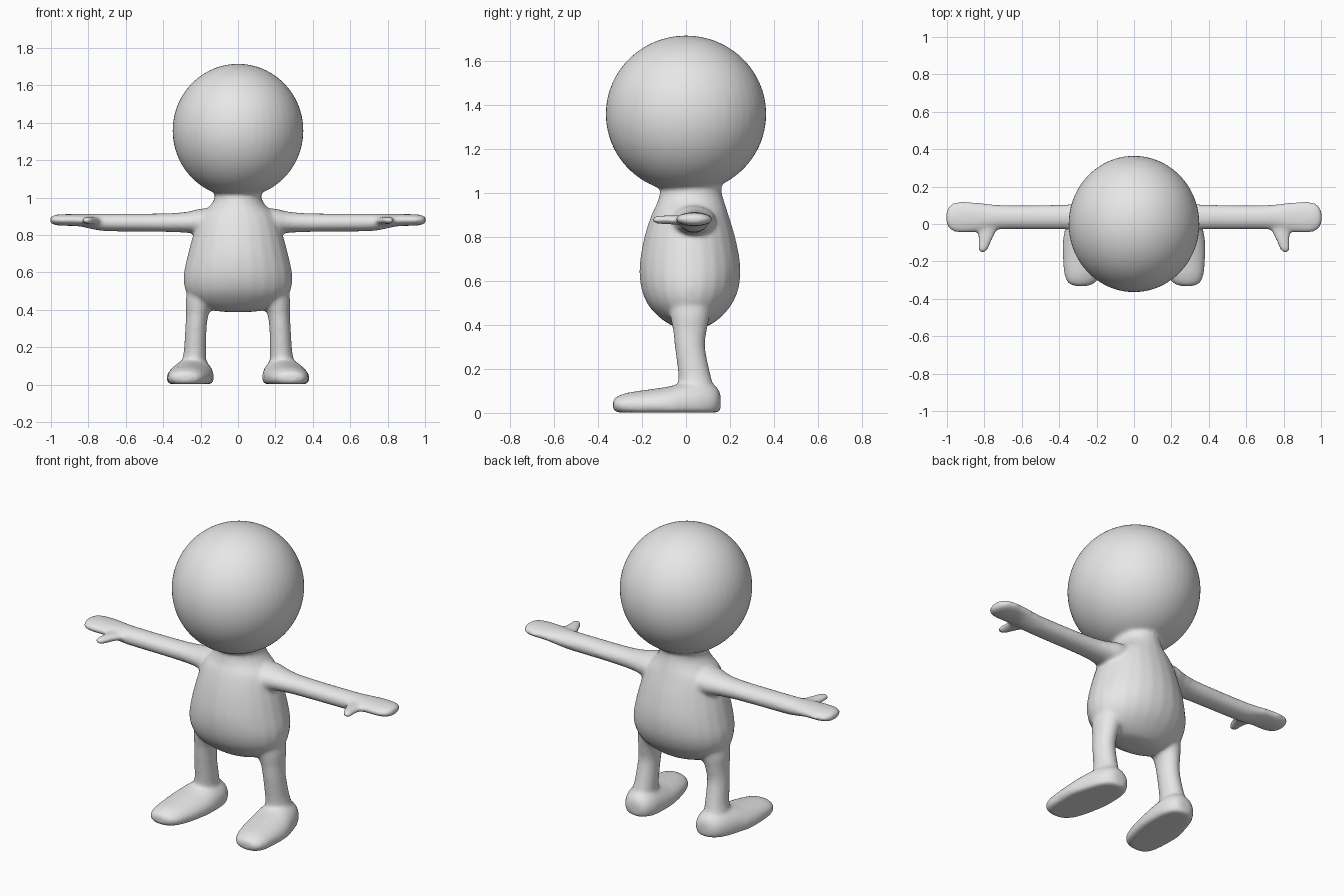
import bpy, bmesh, math
from mathutils import Matrix, Vector

bm = bmesh.new()
SIDES = 24
FLOOR = 0.002


def spline(rows, steps=4):
    """Smoothly interpolate the cross-section rows."""
    rows = [Vector(r) for r in rows]
    out = []
    for i in range(len(rows) - 1):
        p0, p1 = rows[max(i - 1, 0)], rows[i]
        p2, p3 = rows[i + 1], rows[min(i + 2, len(rows) - 1)]
        for k in range(steps):
            t = k / steps
            out.append(0.5 * (2 * p1 + (p2 - p0) * t
                              + (2 * p0 - 5 * p1 + 4 * p2 - p3) * t * t
                              + (3 * p1 - p0 - 3 * p2 + p3) * t ** 3))
    return out + [rows[-1]]


def loft(rows, axis, side=1):
    """Closed tube of ellipses; row = position, two centres, two radii."""
    u, v = [a for a in range(3) if a != axis]
    rings = []
    for pos, cu, cv, ru, rv in spline(rows):
        ring = []
        for k in range(SIDES):
            a = 2 * math.pi * k / SIDES
            co = [0, 0, 0]
            co[axis] = pos
            co[u] = cu + ru * math.cos(a)
            co[v] = cv + rv * math.sin(a)
            ring.append(bm.verts.new((co[0] * side, co[1], max(co[2], FLOOR))))
        rings.append(ring)
    for a, b in zip(rings, rings[1:]):
        for k in range(SIDES):
            n = (k + 1) % SIDES
            bm.faces.new((a[k], a[n], b[n], b[k]))
    bm.faces.new(rings[0])
    bm.faces.new(rings[-1])


# Head
bmesh.ops.create_uvsphere(
    bm, u_segments=48, v_segments=32, radius=1,
    matrix=Matrix.Translation((0, 0, 1.358)) @ Matrix.Diagonal((0.35, 0.365, 0.357, 1)))

# Pear-shaped torso rising into the neck
loft([(0.388, 0, 0.02, 0.06, 0.04),
      (0.40, 0, 0.02, 0.15, 0.09),
      (0.44, 0, 0.018, 0.235, 0.145),
      (0.50, 0, 0.017, 0.28, 0.195),
      (0.58, 0, 0.018, 0.291, 0.224),
      (0.68, 0, 0.018, 0.272, 0.228),
      (0.80, 0, 0.017, 0.24, 0.206),
      (0.90, 0, 0.018, 0.205, 0.175),
      (0.95, 0, 0.022, 0.155, 0.155),
      (0.99, 0, 0.022, 0.128, 0.143),
      (1.03, 0, 0.022, 0.125, 0.138),
      (1.10, 0, 0.02, 0.13, 0.14)], 2)

for side in (1, -1):
    # Arm and mitten hand
    loft([(0.10, 0.03, 0.87, 0.11, 0.075),
          (0.20, 0.035, 0.87, 0.10, 0.07),
          (0.26, 0.037, 0.868, 0.082, 0.058),
          (0.35, 0.037, 0.866, 0.068, 0.051),
          (0.50, 0.036, 0.866, 0.065, 0.048),
          (0.70, 0.036, 0.867, 0.065, 0.047),
          (0.77, 0.036, 0.871, 0.071, 0.042),
          (0.85, 0.036, 0.879, 0.081, 0.033),
          (0.93, 0.036, 0.88, 0.084, 0.031),
          (0.975, 0.036, 0.88, 0.072, 0.028),
          (0.997, 0.036, 0.88, 0.048, 0.02),
          (1.005, 0.036, 0.88, 0.02, 0.01)], 0, side)
    # Thumb
    loft([(0.02, 0.79, 0.876, 0.06, 0.022),
          (-0.03, 0.788, 0.876, 0.056, 0.022),
          (-0.06, 0.79, 0.877, 0.044, 0.021),
          (-0.10, 0.798, 0.878, 0.033, 0.02),
          (-0.135, 0.807, 0.878, 0.026, 0.018),
          (-0.152, 0.809, 0.878, 0.013, 0.01)], 1, side)
    # Leg
    loft([(0.05, 0.235, 0.045, 0.07, 0.085),
          (0.12, 0.235, 0.045, 0.066, 0.08),
          (0.18, 0.23, 0.037, 0.060, 0.073),
          (0.30, 0.225, 0.018, 0.057, 0.069),
          (0.38, 0.217, 0.018, 0.061, 0.078),
          (0.44, 0.205, 0.018, 0.075, 0.09),
          (0.52, 0.19, 0.018, 0.08, 0.10)], 2, side)
    # Flat-soled foot
    loft([(-0.332, 0.283, 0.038, 0.03, 0.018),
          (-0.318, 0.281, 0.037, 0.07, 0.035),
          (-0.27, 0.275, 0.035, 0.098, 0.056),
          (-0.18, 0.265, 0.035, 0.116, 0.07),
          (-0.08, 0.256, 0.035, 0.124, 0.085),
          (0.0, 0.245, 0.04, 0.116, 0.10),
          (0.08, 0.235, 0.045, 0.10, 0.10),
          (0.135, 0.23, 0.05, 0.072, 0.072),
          (0.158, 0.226, 0.05, 0.035, 0.035)], 1, side)

bmesh.ops.recalc_face_normals(bm, faces=bm.faces)
mesh = bpy.data.meshes.new("figure_body")
bm.to_mesh(mesh)
bm.free()
body = bpy.data.objects.new("figure_body", mesh)
bpy.context.collection.objects.link(body)

# One plain grey skin
grey = bpy.data.materials.new("light_grey")
grey.diffuse_color = (0.8, 0.8, 0.8, 1)
mesh.materials.append(grey)

# Fuse the parts into one continuous surface and soften the joins
fuse = body.modifiers.new("fuse", 'REMESH')
fuse.mode = 'VOXEL'
fuse.voxel_size = 0.01
fuse.use_smooth_shade = True
soften = body.modifiers.new("soften", 'SMOOTH')
soften.factor = 0.5
soften.iterations = 10
